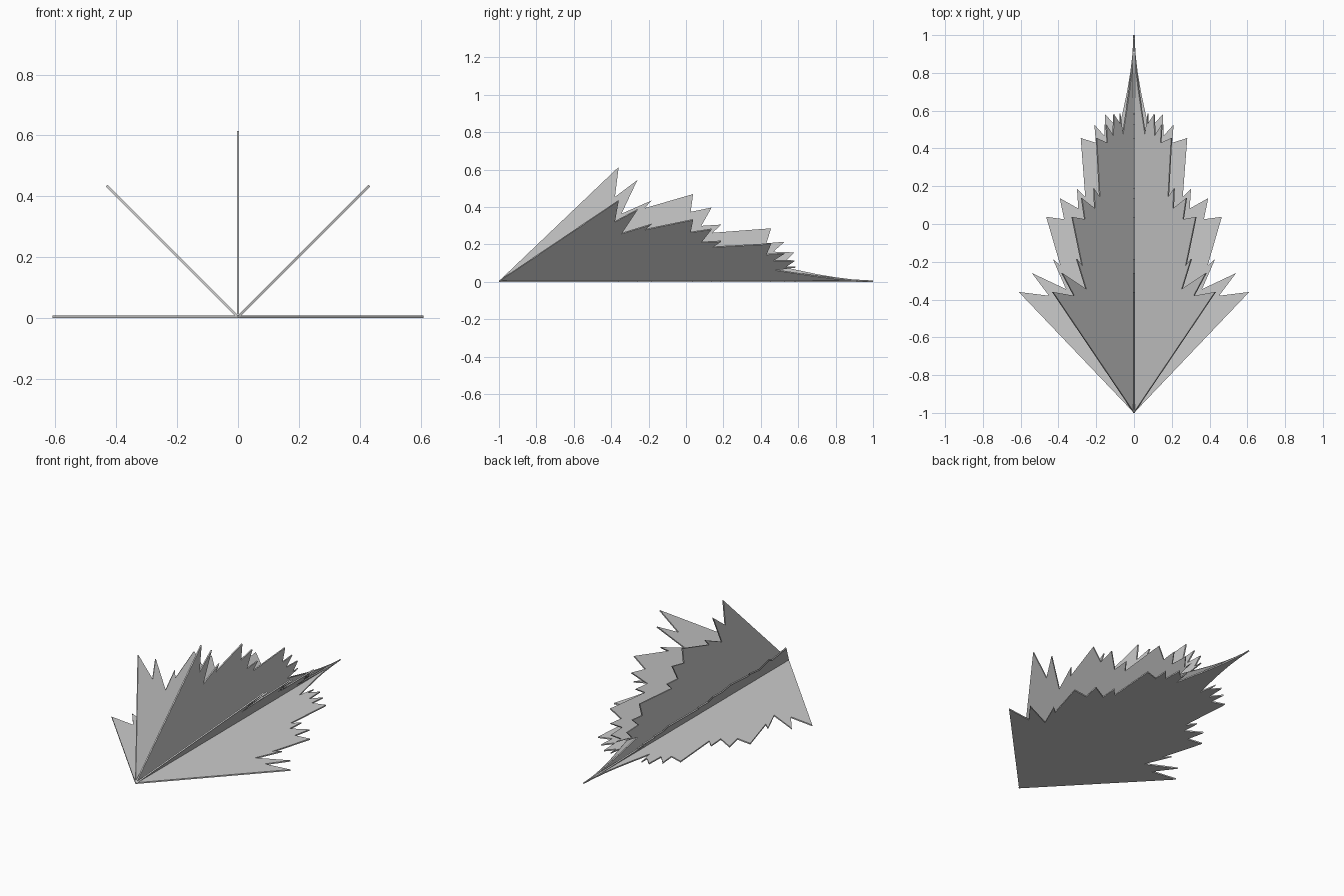
import bpy
import bmesh
from math import radians
from mathutils import Matrix

cube = bpy.data.objects.get("Cube")
if cube:
    bpy.data.objects.remove(cube, do_unlink=True)

THICK = 0.008

# Serrated half-leaf outline: (position along the spine, reach from the spine)
OUTLINE = [
    (-1, 0), (-.36, .61), (-.38, .45), (-.26, .54), (-.345, .36),
    (-.185, .43), (-.22, .39), (.038, .465), (.025, .37), (.137, .393),
    (.082, .295), (.188, .302), (.142, .258), (.455, .282), (.43, .202),
    (.527, .21), (.467, .157), (.58, .153), (.53, .105), (.585, .105),
    (.475, .085), (.6, .058), (.7, .037), (.8, .02), (.9, .008), (1, 0),
]

# Single leaf colour
grey = bpy.data.materials.new("leaf grey")
grey.use_nodes = True
colour = (.6, .6, .6, 1)
grey.diffuse_color = colour
grey.node_tree.nodes["Principled BSDF"].inputs["Base Color"].default_value = colour


def half_leaf(name, angle):
    """Thin serrated plate swung up around the spine by an angle in degrees."""
    bm = bmesh.new()
    face = bm.faces.new([bm.verts.new((r, y, -THICK / 2)) for y, r in OUTLINE])
    extruded = bmesh.ops.extrude_face_region(bm, geom=[face])["geom"]
    top = [v for v in extruded if isinstance(v, bmesh.types.BMVert)]
    bmesh.ops.translate(bm, verts=top, vec=(0, 0, THICK))
    bmesh.ops.recalc_face_normals(bm, faces=bm.faces)
    turn = Matrix.Rotation(radians(-angle), 4, 'Y')
    bm.transform(Matrix.Translation((0, 0, THICK / 2)) @ turn)
    mesh = bpy.data.meshes.new(name)
    bm.to_mesh(mesh)
    bm.free()
    mesh.materials.append(grey)
    bpy.context.collection.objects.link(bpy.data.objects.new(name, mesh))


# Five half-leaves fanned around the common spine
for name, angle in (("left_flat_leaf", 0), ("left_raised_leaf", 45),
                    ("upright_leaf", 90), ("right_raised_leaf", 135),
                    ("right_flat_leaf", 180)):
    half_leaf(name, angle)
